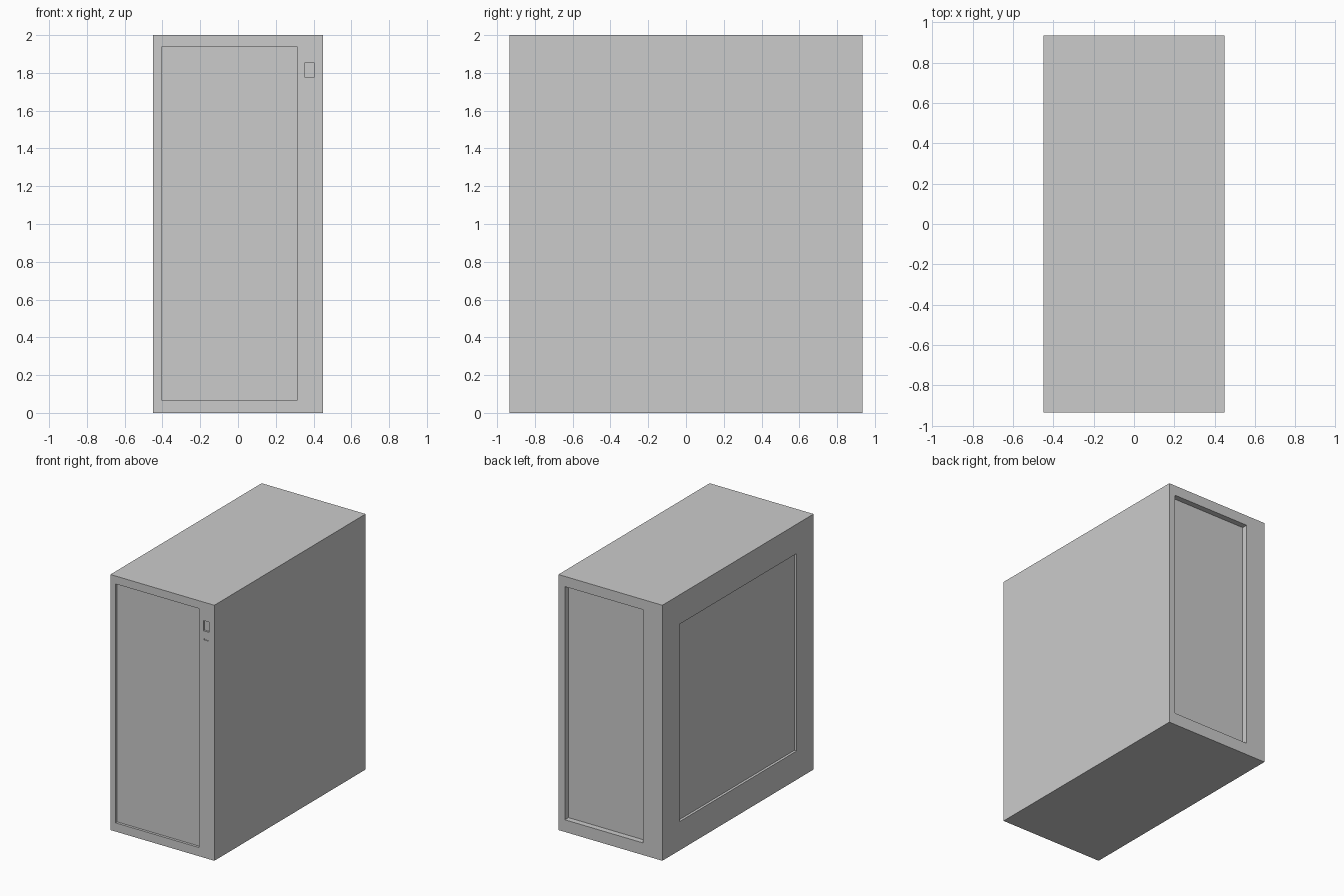
import bpy

if "Cube" in bpy.data.objects:
    bpy.data.objects.remove(bpy.data.objects["Cube"])

W, D, H = 0.45, 0.935, 2.0  # half width, half depth, height


def box(name, x, y, z):
    """Axis-aligned box from (min, max) ranges."""
    centre = [(a + b) / 2 for a, b in (x, y, z)]
    bpy.ops.mesh.primitive_cube_add(size=1, location=centre)
    ob = bpy.context.object
    ob.name = name
    ob.scale = [b - a for a, b in (x, y, z)]
    bpy.ops.object.transform_apply(location=True, rotation=True, scale=True)
    return ob


# Solid case body
case = box("case_body", (-W, W), (-D, D), (0, H))

# Shallow recesses: front panel, power button, indicator slot, rear panel, side window
recesses = [
    ("front_panel_cut", (-0.405, 0.315), (-D - 0.1, -D + 0.02), (0.068, 1.938)),
    ("button_cut", (0.355, 0.402), (-D - 0.1, -D + 0.015), (1.775, 1.855)),
    ("indicator_cut", (0.362, 0.398), (-D - 0.1, -D + 0.006), (1.705, 1.717)),
    ("rear_panel_cut", (-0.282, 0.395), (D - 0.045, D + 0.1), (0.095, 1.92)),
    ("side_window_cut", (-W - 0.1, -W + 0.02), (-0.726, 0.726), (0.225, 1.77)),
]
for name, x, y, z in recesses:
    cutter = box(name, x, y, z)
    cutter.hide_render = True
    mod = case.modifiers.new(name, 'BOOLEAN')
    mod.operation = 'DIFFERENCE'
    mod.solver = 'EXACT'
    mod.object = cutter
    bpy.context.view_layer.objects.active = case
    bpy.ops.object.modifier_apply(modifier=name)
    bpy.data.objects.remove(cutter)
